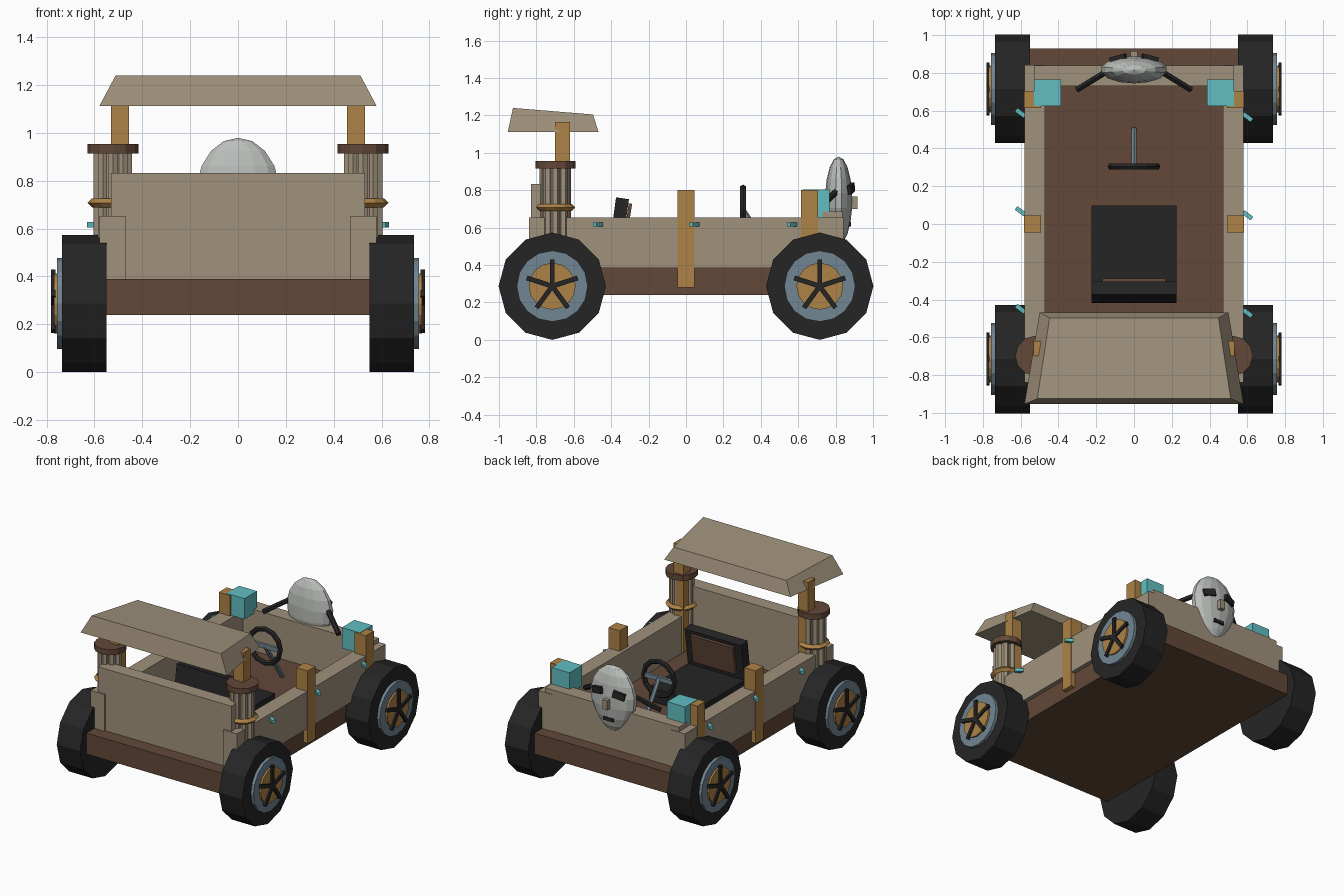
import bpy, bmesh, math
from mathutils import Vector, Matrix, Euler

if "Cube" in bpy.data.objects:
    bpy.data.objects.remove(bpy.data.objects["Cube"])


def mat(name, r, g, b):
    m = bpy.data.materials.new(name)
    lin = [((c / 255 + 0.055) / 1.055) ** 2.4 for c in (r, g, b)]
    m.diffuse_color = (*lin, 1)
    m.use_nodes = True
    m.node_tree.nodes["Principled BSDF"].inputs["Base Color"].default_value = m.diffuse_color
    return m


BEIGE = mat("beige stone", 160, 146, 124)
BROWN = mat("dark brown wood", 98, 72, 56)
ORANGE = mat("orange wood", 174, 130, 70)
CYAN = mat("turquoise", 98, 190, 194)
BLACK = mat("black", 37, 37, 37)
GREY = mat("light grey", 186, 190, 186)
STEEL = mat("blue grey metal", 114, 134, 146)


def finish(bm, name, material):
    bmesh.ops.recalc_face_normals(bm, faces=bm.faces)
    me = bpy.data.meshes.new(name)
    bm.to_mesh(me)
    bm.free()
    me.materials.append(material)
    ob = bpy.data.objects.new(name, me)
    bpy.context.collection.objects.link(ob)
    return ob


def box(name, x, y, z, material, rot=None):
    """Box from (min, max) ranges, optionally rotated about its centre."""
    bm = bmesh.new()
    bmesh.ops.create_cube(bm, size=1)
    size = [r[1] - r[0] for r in (x, y, z)]
    mid = [(r[1] + r[0]) / 2 for r in (x, y, z)]
    R = Euler(rot or (0, 0, 0)).to_matrix().to_4x4()
    bm.transform(Matrix.Translation(mid) @ R @ Matrix.Diagonal((*size, 1)))
    return finish(bm, name, material)


def rod(name, p, q, r, n, material):
    """Cylinder with n sides between two points."""
    p, q = Vector(p), Vector(q)
    d = q - p
    if abs(d.normalized().x) > 0.999:
        R = Matrix.Rotation(math.pi / 2, 4, 'Y')
    else:
        R = d.to_track_quat('Z', 'Y').to_matrix().to_4x4()
    bm = bmesh.new()
    bmesh.ops.create_cone(bm, cap_ends=True, segments=n, radius1=r, radius2=r, depth=d.length)
    bm.transform(Matrix.Translation((p + q) / 2) @ R)
    return finish(bm, name, material)


def prism(name, profile, x0, x1, material):
    """(y, z) profile extruded along x."""
    bm = bmesh.new()
    f = bm.faces.new([bm.verts.new((x0, y, z)) for y, z in profile])
    ext = bmesh.ops.extrude_face_region(bm, geom=[f])["geom"]
    bmesh.ops.translate(bm, vec=(x1 - x0, 0, 0),
                        verts=[v for v in ext if isinstance(v, bmesh.types.BMVert)])
    return finish(bm, name, material)


def ring(name, loc, R, r, n, k, material, rot=(0, 0, 0)):
    bpy.ops.mesh.primitive_torus_add(location=loc, rotation=rot, major_radius=R, minor_radius=r,
                                     major_segments=n, minor_segments=k)
    ob = bpy.context.object
    ob.name = name
    ob.data.materials.append(material)
    return ob


def sx(s, a, b):
    return (min(s * a, s * b), max(s * a, s * b))


# chassis and end walls
box("chassis", (-.55, .55), (-.93, .93), (.24, .39), BROWN)
box("tall_end_wall", (-.53, .53), (-.83, -.73), (.38, .833), BEIGE)
box("low_end_wall", (-.53, .53), (.73, .838), (.385, .685), BEIGE)

for s in (-1, 1):
    side = "left" if s < 0 else "right"
    box(side + "_side_wall", sx(s, .47, .58), (-.84, .842), (.385, .653), BEIGE)
    # wooden posts
    box(side + "_middle_post", sx(s, .493, .583), (-.045, .045), (.28, .8), ORANGE)
    box(side + "_far_post", sx(s, .493, .583), (.615, .705), (.28, .8), ORANGE)
    box(side + "_canopy_post", sx(s, .455, .532), (-.7, -.62), (.4, 1.165), ORANGE)
    # turquoise lamp blocks
    box(side + "_lamp", sx(s, .386, .529), (.624, .766), (.655, .803), CYAN)
    # turquoise pegs
    for i, y in enumerate((-.46, .057, .577)):
        box(f"{side}_peg_{i}", sx(s, .572, .63), (y - .012 - s * .011, y + .012 - s * .011),
            (.605, .627), CYAN, (0, 0, math.radians(-37)))
    # bundled column with cap and binding ring
    cx, cy = s * .523, -.698
    rod(side + "_column_core", (cx, cy, .39), (cx, cy, .93), .068, 8, BEIGE)
    for i in range(8):
        a = i * math.pi / 4
        x, y = cx + .06 * math.cos(a), cy + .06 * math.sin(a)
        rod(f"{side}_column_stave_{i}", (x, y, .4), (x, y, .93), .024, 6, BEIGE)
    rod(side + "_column_cap", (cx, cy, .915), (cx, cy, .955), .106, 12, BROWN)
    ring(side + "_column_binding", (cx, cy, .708), .087, .019, 12, 4, ORANGE)
    # wheels
    for y in (-.715, .715):
        w = f"{side}_{'front' if y < 0 else 'back'}_"
        z = .287
        rod(w + "tyre", (s * .55, y, z), (s * .735, y, z), .287, 12, BLACK)
        rod(w + "rim", (s * .7, y, z), (s * .756, y, z), .19, 16, STEEL)
        rod(w + "hub_disc", (s * .7, y, z), (s * .769, y, z), .125, 16, ORANGE)
        for i in range(5):
            a = i * math.tau / 5
            c = Vector((0, -math.sin(a), math.cos(a))) * .07
            box(f"{w}spoke_{i}", sx(s, .764, .781), (y + c.y - .013, y + c.y + .013),
                (z + c.z - .073, z + c.z + .073), BLACK, (a, 0, 0))
    # mask braces
    rod(side + "_mask_brace", (s * .14, .81, .80), (s * .3, .712, .7), .018, 6, BLACK)
    # mask eyes
    box(side + "_eye", sx(s, .04, .125), (.85, .893), (.785, .832), BLACK,
        (0, s * .22, -s * .25))

# canopy: sloped frustum
bm = bmesh.new()
bmesh.ops.create_cube(bm, size=2)
for v in bm.verts:
    front, top = v.co.y < 0, v.co.z > 0
    w, y, z = {(True, False): (.58, -.953, 1.112), (False, False): (.5, -.468, 1.112),
               (True, True): (.512, -.925, 1.24), (False, True): (.447, -.497, 1.205)}[front, top]
    v.co = (math.copysign(w, v.co.x), y, z)
finish(bm, "canopy", BEIGE)

# seat
box("seat_cushion", (-.225, .225), (-.365, .098), (.385, .49), BLACK)
prism("seat_back", [(-.374, .762), (-.305, .752), (-.35, .44), (-.418, .44)], -.225, .225, BLACK)
prism("seat_back_panel", [(-.306, .73), (-.288, .727), (-.319, .525), (-.338, .525)],
      -.168, .168, BROWN)

# steering wheel
ring("steering_wheel", (0, .305, .69), .122, .018, 12, 6, BLACK, (math.pi / 2, 0, 0))
box("steering_crossbar", (-.115, .115), (.295, .315), (.675, .705), STEEL)
rod("steering_column", (0, .305, .69), (0, .5, .4), .016, 6, STEEL)

# mask: flattened egg with narrower chin
bm = bmesh.new()
bmesh.ops.create_uvsphere(bm, u_segments=14, v_segments=9, radius=1)
for v in bm.verts:
    k = 1 - .28 * max(0, -v.co.z)
    v.co = (v.co.x * .18 * k, .816 + v.co.y * .073, .745 + v.co.z * .235)
finish(bm, "mask", GREY)
box("mask_nose", (-.018, .018), (.87, .917), (.7, .767), BEIGE)
box("mask_mouth", (-.04, .04), (.84, .882), (.605, .63), BLACK)
